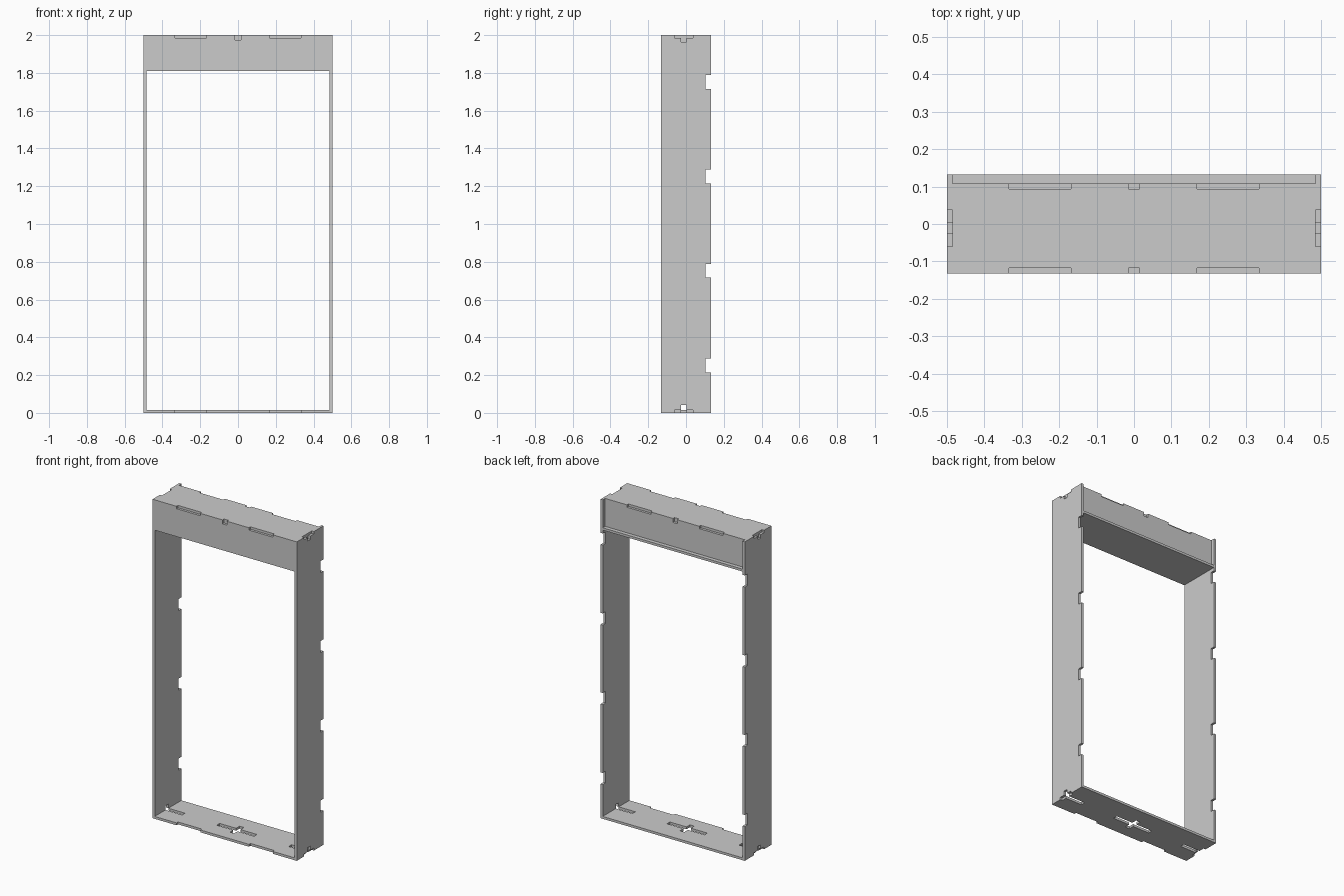
import bpy

if "Cube" in bpy.data.objects:
    bpy.data.objects.remove(bpy.data.objects["Cube"])

T = 0.015            # sheet thickness
W, D, H = 0.5, 0.132, 2.0
IN = W - T           # inner face of the side panels
BACK = 0.108         # back face of the header box
E = 0.02             # cutter overshoot


def box(name, x, y, z):
    """Axis-aligned box from three (min, max) ranges."""
    verts = [(a, b, c) for a in x for b in y for c in z]
    faces = [(0, 1, 3, 2), (4, 6, 7, 5), (0, 4, 5, 1),
             (2, 3, 7, 6), (0, 2, 6, 4), (1, 5, 7, 3)]
    me = bpy.data.meshes.new(name)
    me.from_pydata(verts, [], faces)
    ob = bpy.data.objects.new(name, me)
    bpy.context.collection.objects.link(ob)
    return ob


def panel(name, x, y, z, cuts=()):
    """Sheet panel with box-shaped notches and slots cut out."""
    ob = box(name, x, y, z)
    bpy.context.view_layer.objects.active = ob
    for c in cuts:
        cutter = box("cutter", *c)
        cutter.hide_render = True
        mod = ob.modifiers.new("cut", 'BOOLEAN')
        mod.operation, mod.solver, mod.object = 'DIFFERENCE', 'EXACT', cutter
        bpy.ops.object.modifier_apply(modifier=mod.name)
        bpy.data.objects.remove(cutter, do_unlink=True)
    return ob


TAB = (-0.06, 0.038)      # wide joint slot along y
STEM = (-0.026, 0.003)    # narrow joint slot along y
WINGS = [(-0.334, -0.168), (0.168, 0.334)]

# Side panels: back-edge notches plus T joints at top and bottom
for name, x in (("left_side", (-W, -IN)), ("right_side", (IN, W))):
    cx = (x[0] - E, x[1] + E)
    cuts = [(cx, (0.104, D + E), (z, z + 0.073)) for z in (0.215, 0.716, 1.215, 1.716)]
    cuts += [(cx, TAB, (H - T, H + E)), (cx, STEM, (1.964, H + E)),
             (cx, TAB, (-E, T)), (cx, STEM, (-E, 0.041))]
    panel(name, x, (-D, D), (0, H), cuts)

# Header front and back panels with notched top edges
for name, y in (("header_front", (-D, -D + T)), ("header_back", (BACK - T, BACK))):
    cy = (y[0] - E, y[1] + E)
    cuts = [(w, cy, (H - T, H + E)) for w in WINGS]
    cuts.append(((-0.015, 0.015), cy, (1.975, H + E)))
    z0 = 1.81 if name == "header_front" else 1.81 + T
    panel(name, (-IN, IN), y, (z0, H), cuts)

# Header body closing the top, and the shelf under it
box("header_body", (-IN, IN), (-D + T, BACK - T), (1.81 + T, H))
box("header_shelf", (-IN, IN), (-D + T, D), (1.81, 1.81 + T))

# Base panel: front notches, centre cross slot and end slots
cz = (-E, T + E)
cuts = [(w, (-D - E, -D + T), cz) for w in WINGS]
cuts += [((-0.13, 0.13), STEM, cz), ((-0.015, 0.015), TAB, cz)]
cuts += [((-W - E, -0.37), STEM, cz), ((0.37, W + E), STEM, cz)]
panel("base", (-IN, IN), (-D, D), (0, T), cuts)
